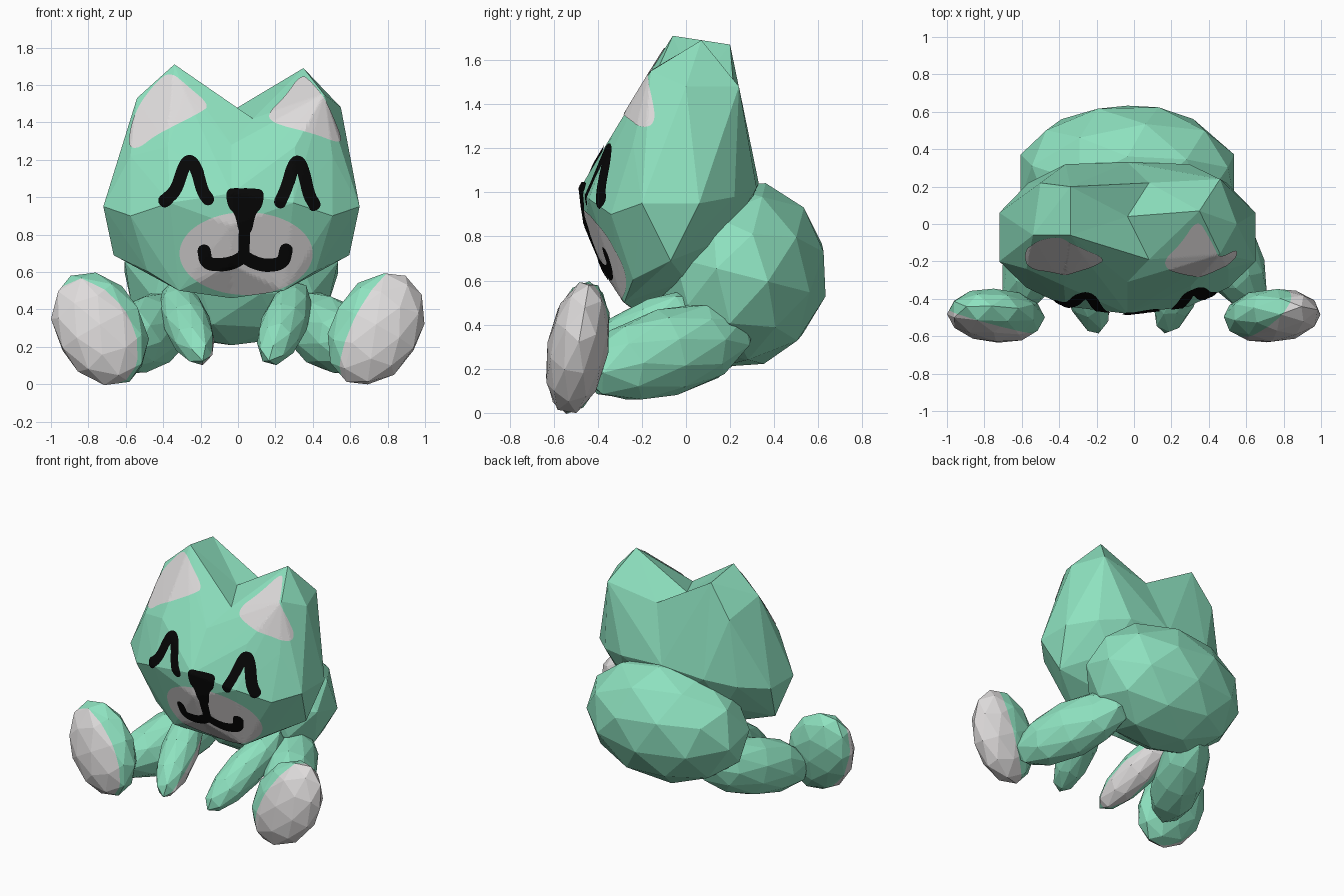
import bpy, bmesh, math
from mathutils import Vector, Matrix
from mathutils.bvhtree import BVHTree

if "Cube" in bpy.data.objects:
    bpy.data.objects.remove(bpy.data.objects["Cube"])


def material(name, rgb):
    m = bpy.data.materials.new(name)
    m.diffuse_color = (*rgb, 1)
    m.use_nodes = True
    m.node_tree.nodes["Principled BSDF"].inputs["Base Color"].default_value = m.diffuse_color
    return m


GREEN = material("mint green", (0.27, 0.76, 0.525))
GREY = material("pale grey", (0.73, 0.71, 0.71))
BLACK = material("black", (0.002, 0.002, 0.002))


def finish(bm, name, mats):
    me = bpy.data.meshes.new(name)
    bm.to_mesh(me)
    bm.free()
    for m in mats:
        me.materials.append(m)
    ob = bpy.data.objects.new(name, me)
    bpy.context.collection.objects.link(ob)
    return ob


def blob(name, centre, radii, rot, plane=None):
    """Faceted ellipsoid; faces beyond plane (point, normal) become grey."""
    bm = bmesh.new()
    mat = Matrix.Translation(centre) @ rot.to_4x4() @ Matrix.Diagonal((*radii, 1))
    bmesh.ops.create_icosphere(bm, subdivisions=2, radius=1, matrix=mat)
    if plane:
        p, n = Vector(plane[0]), Vector(plane[1]).normalized()
        bmesh.ops.bisect_plane(bm, geom=bm.verts[:] + bm.edges[:] + bm.faces[:],
                               plane_co=p, plane_no=n)
        for f in bm.faces:
            f.material_index = int((f.calc_center_median() - p).dot(n) > 0)
    return finish(bm, name, [GREEN, GREY])


# Body
blob("body", (-0.035, 0.255, 0.625), (0.60, 0.39, 0.43), Matrix.Rotation(-0.25, 3, 'X'))

# Legs, arms and feet
SOLES = {1: ((0.61, -0.60, 0.32), (0.78, -0.54, -0.30)),
         -1: ((-0.57, -0.58, 0.30), (-0.28, -0.95, -0.05))}
for s, side in ((-1, "left"), (1, "right")):
    d = Vector((s * 0.36, -0.78, -0.22))
    blob(side + "_leg", (s * 0.475, -0.085, 0.275), (0.175, 0.20, 0.44),
         d.to_track_quat('Z', 'Y').to_matrix())
    d = Vector((-s * 0.22, -0.82, -0.53))
    c = Vector((s * 0.26 - 0.012, -0.275, 0.325))
    pad = Vector((0.6, 0.45, -0.65)).normalized()
    blob(side + "_arm", c, (0.125, 0.125, 0.378), d.to_track_quat('Z', 'Y').to_matrix(),
         (c + pad * 0.065, pad) if s < 0 else None)
    tilt = Matrix.Rotation(-0.17, 3, 'X') @ Matrix.Rotation(s * 0.5, 3, 'Y')
    blob(side + "_foot", (s * 0.738, -0.49, 0.296), (0.24, 0.14, 0.328), tilt, SOLES[s])

# Head: two convex halves meeting at a notch between the ears
CX = -0.035
MID = [(-0.48, 1.02), (-0.46, 0.85), (-0.37, 0.64), (-0.22, 0.46), (0.05, 0.60), (0.22, 0.78),
       (0.33, 1.04), (0.22, 1.42), (0.04, 1.46), (-0.19, 1.42), (-0.31, 1.28)]
SIDE = [(0.685, -0.20, 0.95), (0.685, 0.06, 0.95), (0.54, -0.34, 0.90), (0.33, -0.44, 0.97),
        (0.33, 0.32, 1.02), (0.53, 0.22, 0.98), (0.63, -0.07, 0.69), (0.45, -0.24, 0.605),
        (0.28, -0.28, 0.50), (0.33, 0.0, 0.60), (0.40, 0.18, 0.79), (0.34, -0.33, 1.27),
        (0.54, -0.24, 1.22)]
EARS = {-1: [(-0.34, -0.06, 1.71), (-0.34, 0.20, 1.67), (-0.54, -0.06, 1.53),
             (-0.28, -0.16, 1.55), (-0.50, 0.22, 1.45)],
        1: [(0.35, 0.07, 1.69), (0.46, 0.24, 1.48), (0.55, 0.0, 1.48),
            (0.26, -0.165, 1.50), (0.46, -0.16, 1.55)]}
head = bmesh.new()
for s in (-1, 1):
    half = bmesh.new()
    pts = [(CX, y, z) for y, z in MID] + [(CX + s * x, y, z) for x, y, z in SIDE] + EARS[s]
    for p in pts:
        half.verts.new(p)
    bmesh.ops.convex_hull(half, input=half.verts[:])
    inner = [f for f in half.faces if all(abs(v.co.x - CX) < 1e-4 for v in f.verts)]
    bmesh.ops.delete(half, geom=inner, context='FACES')
    bmesh.ops.delete(half, geom=[v for v in half.verts if not v.link_faces], context='VERTS')
    tmp = bpy.data.meshes.new("half")
    half.to_mesh(tmp)
    half.free()
    head.from_mesh(tmp)
    bpy.data.meshes.remove(tmp)
bmesh.ops.remove_doubles(head, verts=head.verts[:], dist=0.001)
# Skew the two lower notch corners to the right
for v in head.verts:
    if abs(v.co.x - CX) < 1e-4 and abs(v.co.z - 1.42) < 1e-3:
        v.co.x = 0.08
bmesh.ops.recalc_face_normals(head, faces=head.faces[:])
tree = BVHTree.FromBMesh(head)
finish(head, "head", [GREEN])


# Painted details: thin skins projected from the front onto the head
def project(x, z, lift):
    hit, n, _, _ = tree.ray_cast(Vector((x, -3, z)), Vector((0, 1, 0)))
    if hit is None:
        hit, n, _, _ = tree.find_nearest(Vector((x, -0.3, z)))
    if n.y > 0:
        n = -n
    return hit + n * lift


def skin(bm, rows, lift, closed=False):
    """Projected grid through rows of 2D points."""
    vs = [[bm.verts.new(project(x, z, lift)) for x, z in r] for r in rows]
    for a, b in zip(vs, vs[1:]):
        n = len(a)
        for i in range(n if closed else n - 1):
            j = (i + 1) % n
            f = bm.faces.new((a[i], a[j], b[j], b[i]))
            f.normal_update()
            if f.normal.y > 0:
                f.normal_flip()


def smooth(pts, closed, times=3):
    for _ in range(times):
        out = [] if closed else [pts[0]]
        for i in range(len(pts) - (0 if closed else 1)):
            a, b = pts[i], pts[(i + 1) % len(pts)]
            out += [a.lerp(b, 0.25), a.lerp(b, 0.75)]
        pts = out if closed else out + [pts[-1]]
    return pts


def patch(bm, outline, lift, rings=16):
    c = sum(outline, Vector((0, 0))) / len(outline)
    skin(bm, [[c.lerp(p, max(k / rings, 0.004)) for p in outline] for k in range(rings + 1)],
         lift, True)


def circle(cx, cz, rx, rz, n=48):
    return [Vector((cx + rx * math.cos(2 * math.pi * i / n), cz + rz * math.sin(2 * math.pi * i / n)))
            for i in range(n)]


def stroke(bm, pts, width, lift):
    pts = smooth([Vector(p) for p in pts], False)
    rows = []
    for i, p in enumerate(pts):
        t = (pts[min(i + 1, len(pts) - 1)] - pts[max(i - 1, 0)]).normalized()
        side = Vector((-t.y, t.x)) * width / 2
        rows.append([p + side * k / 2 for k in range(-2, 3)])
    skin(bm, rows, lift)
    for p in (pts[0], pts[-1]):
        patch(bm, circle(p.x, p.y, width / 2, width / 2, 16), lift, 3)


# Inner ears
INNER = {"left": [(-0.36, 1.67), (-0.28, 1.60), (-0.15, 1.49), (-0.20, 1.45), (-0.44, 1.33),
                  (-0.53, 1.255), (-0.59, 1.27), (-0.55, 1.46), (-0.44, 1.61)],
         "right": [(0.34, 1.66), (0.40, 1.605), (0.455, 1.54), (0.50, 1.44), (0.55, 1.32),
                   (0.54, 1.285), (0.40, 1.34), (0.19, 1.39), (0.155, 1.44), (0.25, 1.53)]}
for side, pts in INNER.items():
    bm = bmesh.new()
    patch(bm, smooth([Vector(p) for p in pts], True), 0.005, 24)
    finish(bm, side + "_inner_ear", [GREY])

# Muzzle
bm = bmesh.new()
patch(bm, circle(0.043, 0.70, 0.355, 0.22, 72), 0.004, 24)
finish(bm, "muzzle", [GREY])

# Eyes
EYES = {"left": [(-0.39, 0.98), (-0.33, 1.03), (-0.29, 1.16), (-0.26, 1.20), (-0.22, 1.15),
                 (-0.19, 1.03), (-0.16, 0.99)],
        "right": [(0.225, 0.975), (0.26, 1.05), (0.29, 1.16), (0.32, 1.20), (0.35, 1.13),
                  (0.375, 1.01), (0.405, 0.96)]}
for side, pts in EYES.items():
    bm = bmesh.new()
    stroke(bm, pts, 0.066, 0.007)
    finish(bm, side + "_eye", [BLACK])

# Nose and mouth
bm = bmesh.new()
NOSE = [(-0.065, 1.04), (0.0, 1.045), (0.08, 1.045), (0.14, 1.035), (0.13, 0.95), (0.09, 0.91),
        (0.07, 0.80), (0.005, 0.80), (-0.015, 0.91), (-0.055, 0.95)]
patch(bm, smooth([Vector(p) for p in NOSE], True), 0.008, 10)
finish(bm, "nose", [BLACK])
bm = bmesh.new()
stroke(bm, [(0.035, 0.88), (0.032, 0.78), (0.03, 0.69)], 0.06, 0.008)
stroke(bm, [(-0.18, 0.715), (-0.17, 0.65), (-0.11, 0.64), (-0.03, 0.65), (0.03, 0.685)], 0.07, 0.008)
stroke(bm, [(0.03, 0.685), (0.09, 0.65), (0.16, 0.635), (0.24, 0.65), (0.255, 0.72)], 0.07, 0.008)
finish(bm, "mouth", [BLACK])
